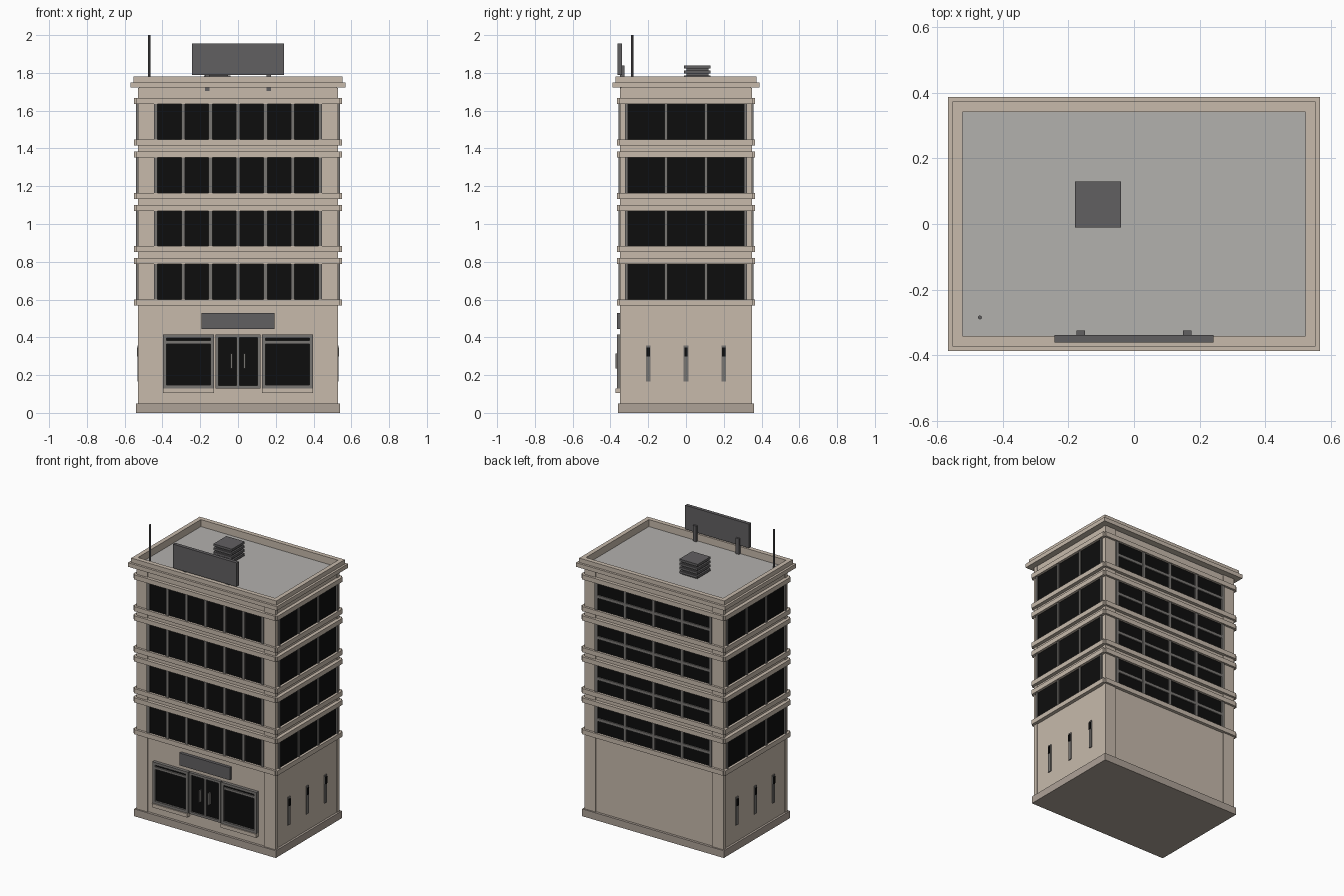
import bpy, bmesh
from mathutils import Matrix, Vector

if "Cube" in bpy.data.objects:
    bpy.data.objects.remove(bpy.data.objects["Cube"])


def mat(name, r, g, b):
    m = bpy.data.materials.new(name)
    m.diffuse_color = (r, g, b, 1)
    m.use_nodes = True
    m.node_tree.nodes["Principled BSDF"].inputs["Base Color"].default_value = m.diffuse_color
    return m


BEIGE = mat("beige_stone", 0.57, 0.49, 0.41)
PLINTH = mat("plinth_stone", 0.42, 0.36, 0.31)
ROOF = mat("roof_grey", 0.45, 0.44, 0.42)
FRAME = mat("frame_grey", 0.19, 0.18, 0.17)
DARK = mat("dark_metal", 0.12, 0.115, 0.12)
GLASS = mat("dark_glass", 0.004, 0.004, 0.004)


def boxes(name, material, items):
    """One object from boxes given as (x0, x1, y0, y1, z0, z1)."""
    bm = bmesh.new()
    for x0, x1, y0, y1, z0, z1 in items:
        size = (abs(x1 - x0), abs(y1 - y0), abs(z1 - z0))
        centre = Vector(((x0 + x1) / 2, (y0 + y1) / 2, (z0 + z1) / 2))
        bmesh.ops.create_cube(bm, size=1, matrix=Matrix.Translation(centre) @ Matrix.Diagonal((*size, 1)))
    me = bpy.data.meshes.new(name)
    bm.to_mesh(me)
    bm.free()
    me.materials.append(material)
    ob = bpy.data.objects.new(name, me)
    bpy.context.collection.objects.link(ob)
    return ob


def ring(name, ox, oy, ix, iy, z0, z1):
    """Rectangular ring with outer and inner half sizes."""
    bm = bmesh.new()
    loops = [[bm.verts.new((sx * x, sy * y, z)) for sx, sy in ((-1, -1), (1, -1), (1, 1), (-1, 1))]
             for x, y, z in ((ox, oy, z0), (ox, oy, z1), (ix, iy, z1), (ix, iy, z0))]
    for k in range(4):
        a, b = loops[k], loops[(k + 1) % 4]
        for i in range(4):
            j = (i + 1) % 4
            bm.faces.new((a[i], a[j], b[j], b[i]))
    bmesh.ops.recalc_face_normals(bm, faces=bm.faces)
    me = bpy.data.meshes.new(name)
    bm.to_mesh(me)
    bm.free()
    me.materials.append(BEIGE)
    bpy.context.collection.objects.link(bpy.data.objects.new(name, me))


# Main mass, plinth and corner pillars
boxes("wall_core", BEIGE, [(-.525, .525, -.343, .343, .02, 1.725)])
boxes("plinth", PLINTH, [(-.54, .54, -.36, .36, 0, .05)])
boxes("corner_pillars", BEIGE, [(sx * .445, sx * .53, sy * .322, sy * .35, .05, 1.72)
                                for sx in (-1, 1) for sy in (-1, 1)])

# Roof deck, cornice and parapet
boxes("roof_deck", ROOF, [(-.525, .525, -.343, .343, 1.72, 1.732)])
ring("cornice", .568, .388, .523, .342, 1.722, 1.75)
ring("parapet", .553, .373, .523, .342, 1.75, 1.78)

# Window floors: sill and lintel bands, glass strips, frames
bands, glass, frames = [], [], []
for floor in range(4):
    zb = .60 + floor * .2825
    zt = zb + .187
    for z0, z1 in ((zb - .032, zb), (zt, zt + .032)):
        for s in (-1, 1):
            bands.append((-.537, .537, s * .33, s * .365, z0, z1))
            bands.append((s * .50, s * .55, -.353, .353, z0, z1))
    for s in (-1, 1):
        glass.append((-.44, .44, s * .33, s * .349, zb, zt))
        glass.append((s * .51, s * .533, -.32, .32, zb, zt))
        count = 6 if s < 0 else 4
        for i in range(count + 1):
            x = -.435 + .87 * i / count
            frames.append((x - .01, x + .01, s * .33, s * .358, zb, zt))
        for i in range(4):
            y = -.316 + .632 * i / 3
            frames.append((s * .51, s * .541, y - .008, y + .008, zb, zt))
    zm = (zb + zt) / 2
    frames.append((-.435, .435, .33, .357, zm - .01, zm + .01))
boxes("floor_bands", BEIGE, bands)
boxes("window_glass", GLASS, glass)
boxes("window_mullions", FRAME, frames)


def framed(x0, x1, z0, z1, w, y):
    """Four bars of a flat frame on the front wall."""
    return [(x0, x0 + w, -.33, y, z0, z1), (x1 - w, x1, -.33, y, z0, z1),
            (x0 + w, x1 - w, -.33, y, z0, z0 + w), (x0 + w, x1 - w, -.33, y, z1 - w, z1)]


# Shop windows with sills
shop, shop_glass, sills = [], [], []
for s in (-1, 1):
    a, b = sorted((s * .127, s * .397))
    shop += framed(a, b, .13, .415, .018, -.365)
    shop.append((a + .018, b - .018, -.33, -.361, .366, .382))
    shop_glass.append((a + .01, b - .01, -.33, -.352, .14, .405))
    sills.append((a, b, -.33, -.372, .105, .13))
boxes("shop_window_frames", FRAME, shop)
boxes("shop_window_glass", GLASS, shop_glass)
boxes("shop_window_sills", BEIGE, sills)

# Double entrance door
boxes("door_frame", FRAME, framed(-.12, .12, .13, .415, .016, -.362)
      + [(-.008, .008, -.33, -.36, .14, .405)])
boxes("door_glass", GLASS, [(-.11, .11, -.33, -.352, .14, .405)])
boxes("door_handles", FRAME, [(s * .03, s * .04, -.35, -.374, .235, .315) for s in (-1, 1)])

# Blank sign plate above the door
boxes("door_sign", DARK, [(-.192, .192, -.34, -.364, .445, .53)])

# Wall lights on both sides
spots = [(s, y) for s in (-1, 1) for y in (-.2, 0, .2)]
boxes("wall_light_bodies", FRAME, [(s * .52, s * .531, y - .012, y + .012, .165, .358) for s, y in spots])
boxes("wall_light_lamps", GLASS, [(s * .52, s * .536, y - .009, y + .009, .298, .346) for s, y in spots])

# Rooftop sign board with posts
boxes("roof_sign_board", DARK, [(-.243, .243, -.362, -.338, 1.79, 1.955)])
boxes("roof_sign_posts", DARK, [(x - .013, x + .013, -.35, -.325, 1.705, 1.84) for x in (-.163, .163)])

# Louvred rooftop vent
boxes("roof_vent", DARK, [(-.168, -.052, .002, .118, 1.73, 1.83)]
      + [(-.18, -.04, -.01, .13, z, z + .016) for z in (1.742, 1.769, 1.796, 1.823)])

# Antenna
bpy.ops.mesh.primitive_cylinder_add(vertices=8, radius=.006, depth=.27, location=(-.47, -.285, 1.865))
antenna = bpy.context.object
antenna.name = "antenna"
antenna.data.materials.append(DARK)
